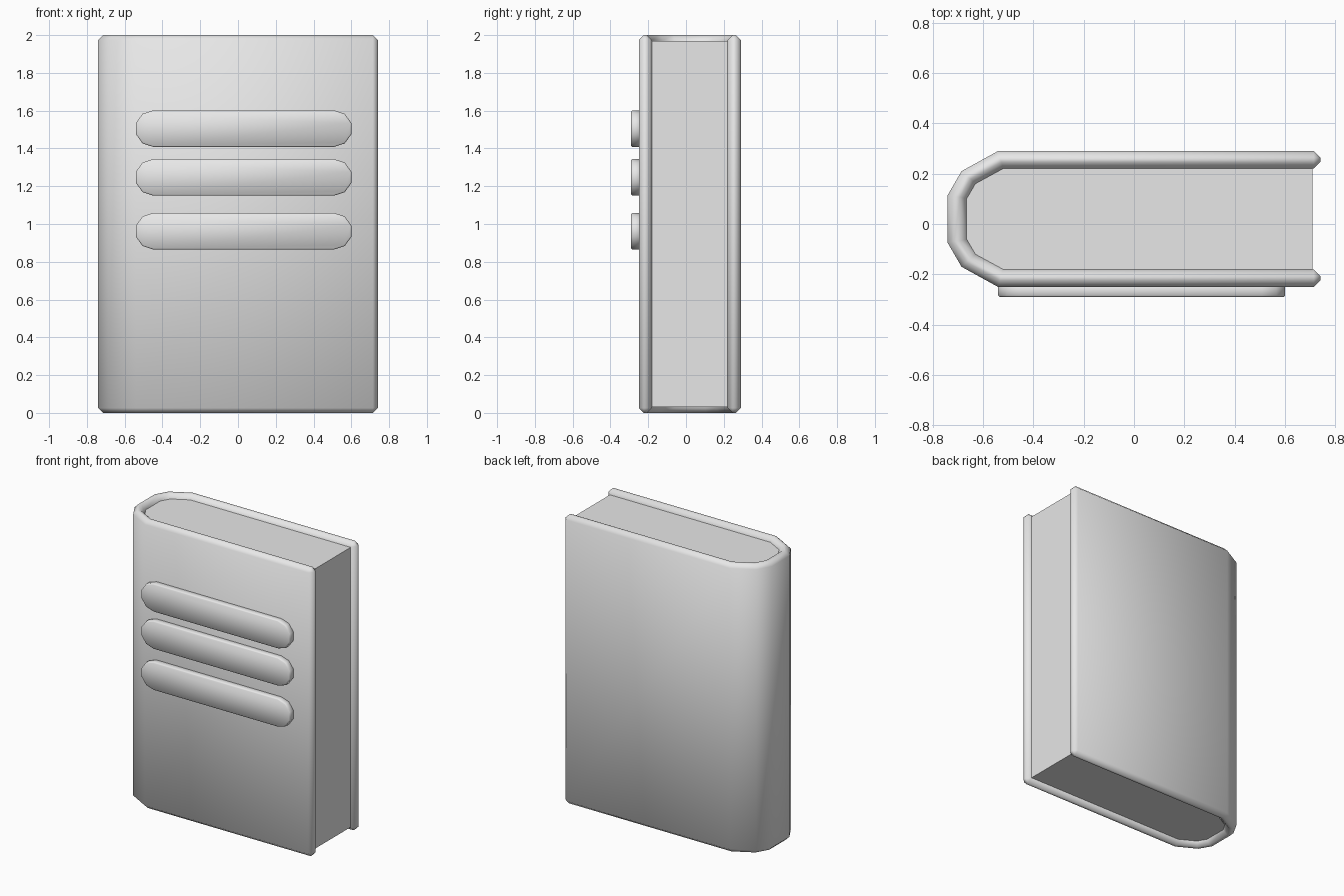
import bpy
import bmesh
import math
from mathutils import Vector

cube = bpy.data.objects.get("Cube")
if cube:
    bpy.data.objects.remove(cube, do_unlink=True)

grey = bpy.data.materials.new("plain grey")
grey.use_nodes = True
colour = (0.8, 0.8, 0.8, 1)
grey.diffuse_color = colour
grey.node_tree.nodes["Principled BSDF"].inputs["Base Color"].default_value = colour


def prism(name, outline, start, depth, bevel=0.0, smooth=50):
    """Extrude a closed outline of 3D points and chamfer its sharp edges."""
    bm = bmesh.new()
    start, depth = Vector(start), Vector(depth)
    face = bm.faces.new([bm.verts.new(Vector(p) + start) for p in outline])
    grown = bmesh.ops.extrude_face_region(bm, geom=[face])["geom"]
    bmesh.ops.translate(bm, vec=depth,
                        verts=[v for v in grown if isinstance(v, bmesh.types.BMVert)])
    bmesh.ops.recalc_face_normals(bm, faces=bm.faces)
    if bevel:
        sharp = [e for e in bm.edges if e.calc_face_angle(0) > math.radians(40)]
        bmesh.ops.bevel(bm, geom=sharp, offset=bevel, segments=1,
                        affect='EDGES', clamp_overlap=True)
    mesh = bpy.data.meshes.new(name)
    bm.to_mesh(mesh)
    bm.free()
    mesh.materials.append(grey)
    obj = bpy.data.objects.new(name, mesh)
    bpy.context.collection.objects.link(obj)
    bpy.ops.object.select_all(action='DESELECT')
    obj.select_set(True)
    bpy.context.view_layer.objects.active = obj
    bpy.ops.object.shade_smooth_by_angle(angle=math.radians(smooth))
    return obj


def mirrored(half, mid=0.02):
    """Back half of an outline, followed by its reflection to the front."""
    return [(x, mid + y, 0) for x, y in half] + \
           [(x, mid - y, 0) for x, y in reversed(half)]


# Cover: two boards joined by a faceted round spine
outer = mirrored([(0.74, 0.27), (-0.54, 0.27), (-0.685, 0.19), (-0.74, 0.095)])
inner = mirrored([(0.74, 0.20), (-0.52, 0.20), (-0.63, 0.14), (-0.665, 0.08)])
prism("cover", outer + inner[::-1], (0, 0, 0), (0, 0, 2), bevel=0.026)

# Page block, tucked slightly into the cover
pages = mirrored([(0.71, 0.202), (-0.52, 0.202), (-0.632, 0.142), (-0.668, 0.08)])
prism("pages", pages, (0, 0, 0.03), (0, 0, 1.94), smooth=35)

# Raised rounded bars on the front board
radius, reach = 0.097, 0.478
bar = []
for side in (1, -1):
    for i in range(6):
        a = math.radians(-90 + 36 * i)
        bar.append((side * (reach + radius * math.cos(a)), 0, side * radius * math.sin(a)))
for label, z in (("upper", 1.505), ("middle", 1.247), ("lower", 0.962)):
    prism(label + "_bar", bar, (0.03, -0.24, z), (0, -0.05, 0), bevel=0.006)
